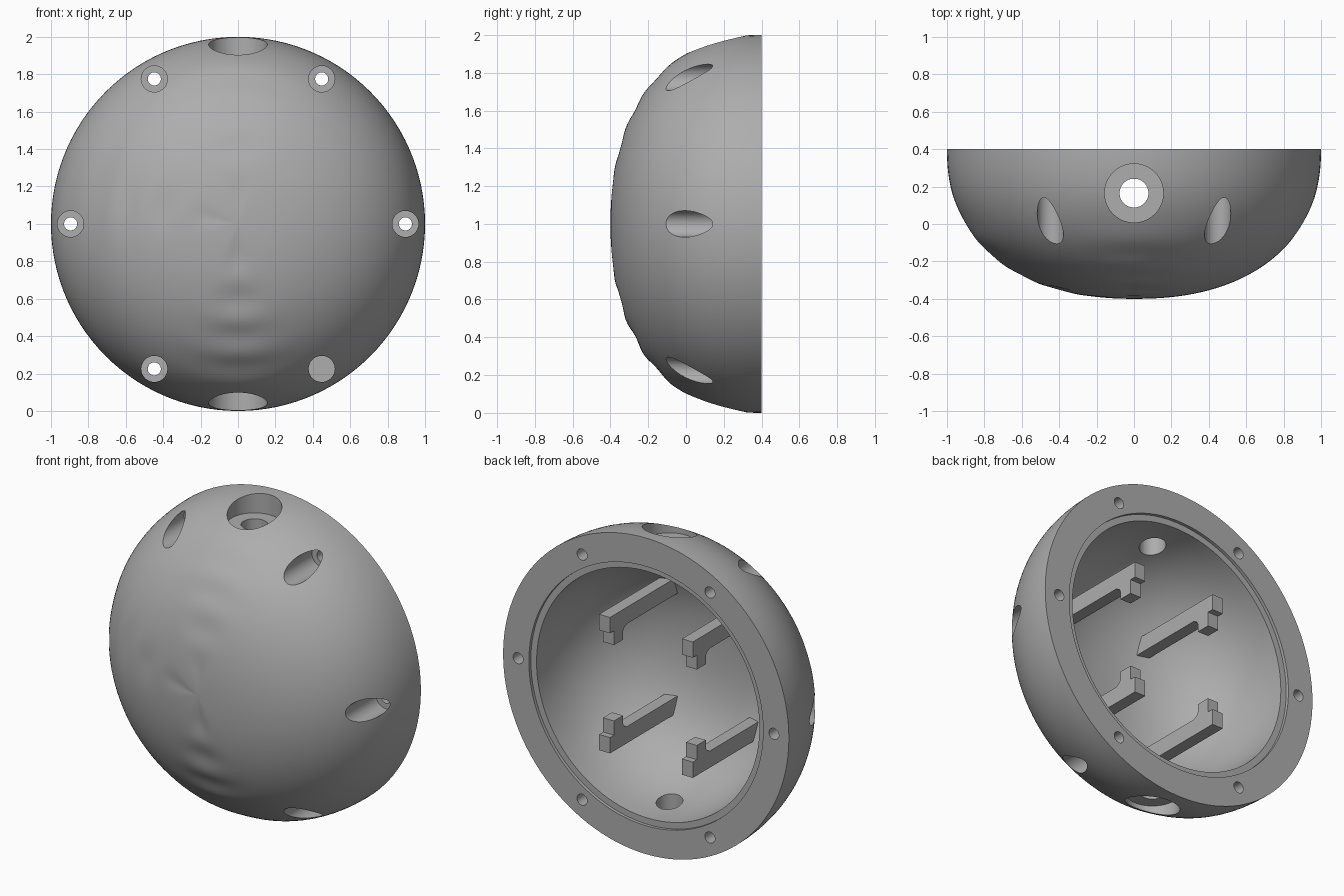
import bpy
import bmesh
from math import sin, cos, pi, exp, remainder
from mathutils import Matrix, Vector

cube = bpy.data.objects.get("Cube")
if cube:
    bpy.data.objects.remove(cube)

grey = bpy.data.materials.new("plain grey")
grey.use_nodes = True
colour = (0.42, 0.42, 0.42, 1)
grey.diffuse_color = colour
grey.node_tree.nodes["Principled BSDF"].inputs["Base Color"].default_value = colour

CENTRE = Vector((0, 0, 1))
BACK = 0.4
SEGMENTS = 120


def finish(bm, name):
    bmesh.ops.recalc_face_normals(bm, faces=bm.faces)
    mesh = bpy.data.meshes.new(name)
    bm.to_mesh(mesh)
    bm.free()
    mesh.materials.append(grey)
    ob = bpy.data.objects.new(name, mesh)
    bpy.context.collection.objects.link(ob)
    return ob


def bowl(radius, depth, power, steps):
    """Rounded bowl profile as (radius, y), from the pole to the open edge."""
    pts = []
    for i in range(steps + 1):
        u = pi / 2 * i / steps
        r = radius * max(sin(u), 0) ** (2 / power)
        t = depth * max(cos(u), 0) ** (2 / power)
        pts.append((r, BACK - t))
    return pts


def ripple(r, angle):
    """Shallow uneven dents along the upper, lower and left spokes."""
    dent = 0
    for spoke, strength in ((pi / 2, 0.6), (-pi / 2, 1), (pi * 0.93, 0.7)):
        off = remainder(angle - spoke, 2 * pi)
        dent += strength * exp(-(off / 0.28) ** 2)
    return 0.007 * dent * (1 - r ** 6) * min(1, r * 4) * (1 + sin(30 * r ** 1.5))


def cylinder(name, radius, start, end):
    """Cylinder between two points, used for drilling."""
    start, end = Vector(start), Vector(end)
    axis = end - start
    turn = axis.to_track_quat('Z', 'Y').to_matrix().to_4x4()
    bm = bmesh.new()
    bmesh.ops.create_cone(bm, cap_ends=True, segments=48, radius1=radius, radius2=radius,
                          depth=axis.length,
                          matrix=Matrix.Translation((start + end) / 2) @ turn)
    ob = finish(bm, name)
    ob.hide_render = True
    return ob


# Domed shell: outer skin, flat rim, shallow seal step and cavity
outer = bowl(1, 0.8, 2.27, 56)
inner = bowl(0.78, 0.74, 2.5, 32)
inner[-1] = (0.78, BACK - 0.02)
profile = outer + [(0.82, BACK), (0.82, BACK - 0.02)] + inner[::-1]
bm = bmesh.new()
rings = []
for i, (r, y) in enumerate(profile):
    if r < 1e-6:
        rings.append([bm.verts.new((0, y, 1))])
        continue
    ring = []
    for s in range(SEGMENTS):
        a = 2 * pi * s / SEGMENTS
        dent = ripple(r, a) if i < len(outer) else 0
        rr = r - dent * r
        ring.append(bm.verts.new((rr * cos(a), y + dent * (1 - r * r), 1 + rr * sin(a))))
    rings.append(ring)
for one, two in zip(rings, rings[1:]):
    for s in range(SEGMENTS):
        n = (s + 1) % SEGMENTS
        if len(one) == 1:
            bm.faces.new((one[0], two[s], two[n]))
        elif len(two) == 1:
            bm.faces.new((one[s], one[n], two[0]))
        else:
            bm.faces.new((one[s], one[n], two[n], two[s]))
shell = finish(bm, "domed_shell")

cutters = []
# Six counterbored screw holes around the rim
for k in range(6):
    a = k * pi / 3
    x, z = 0.895 * cos(a), 1 + 0.895 * sin(a)
    cutters.append(cylinder("screw_bore", 0.035, (x, -0.6, z), (x, 0.6, z)))
    cutters.append(cylinder("screw_head_bore", 0.07, (x, -0.6, z), (x, 0.2, z)))
# Top and bottom ports with wide outer recesses
for side in (1, -1):
    cutters.append(cylinder("port_bore", 0.077, (0, 0.165, 1 + side * 0.6), (0, 0.165, 1 + side * 1.2)))
    cutters.append(cylinder("port_recess", 0.157, (0, 0.165, 1 + side * 0.87), (0, 0.165, 1 + side * 1.2)))

for cutter in cutters:
    mod = shell.modifiers.new("drill", 'BOOLEAN')
    mod.operation = 'DIFFERENCE'
    mod.solver = 'EXACT'
    mod.object = cutter
bpy.context.view_layer.objects.active = shell
for mod in list(shell.modifiers):
    bpy.ops.object.modifier_apply(modifier=mod.name)
for cutter in cutters:
    bpy.data.objects.remove(cutter)

bpy.ops.object.select_all(action='DESELECT')
shell.select_set(True)
bpy.ops.object.shade_smooth_by_angle(angle=pi / 6)

# Four hooked mounting rails inside, mirrored left/right and up/down
hook = [(0.4, 0.43), (0.4, 0.33), (0.36, 0.33), (0.36, 0.24), (0.27, 0.24),
        (0.27, 0.29), (0.26, 0.31), (0.23, 0.325), (-0.29, 0.325), (-0.27, 0.43)]
for side, side_name in ((1, "left"), (-1, "right")):
    for up, up_name in ((1, "upper"), (-1, "lower")):
        bm = bmesh.new()
        face = bm.faces.new([bm.verts.new((side * 0.29 - 0.038, y, 1 + up * z)) for y, z in hook])
        pushed = bmesh.ops.extrude_face_region(bm, geom=[face])
        verts = [g for g in pushed["geom"] if isinstance(g, bmesh.types.BMVert)]
        bmesh.ops.translate(bm, vec=(0.076, 0, 0), verts=verts)
        finish(bm, f"{up_name}_{side_name}_rail")
